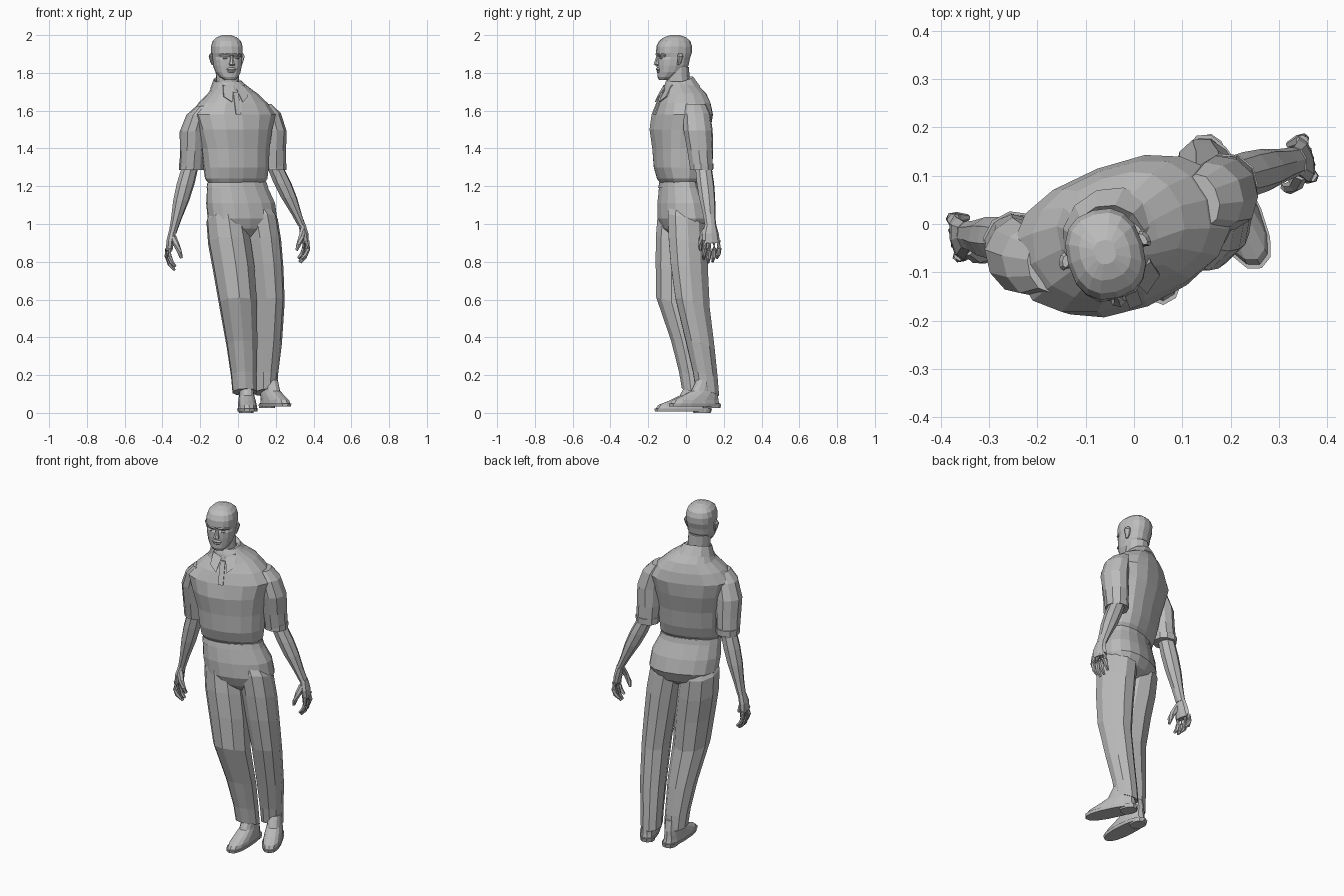
import bpy, bmesh, math, random
from mathutils import Vector, Matrix

random.seed(4)
if "Cube" in bpy.data.objects:
    bpy.data.objects.remove(bpy.data.objects["Cube"], do_unlink=True)

grey = bpy.data.materials.new("plain_grey")
grey.use_nodes = True
grey.diffuse_color = (0.5, 0.5, 0.5, 1)
grey.node_tree.nodes["Principled BSDF"].inputs["Base Color"].default_value = grey.diffuse_color


def finish(name, bm, matrix=None):
    """Turn a bmesh into a named, flat shaded object."""
    if matrix:
        bm.transform(matrix)
    bmesh.ops.recalc_face_normals(bm, faces=bm.faces)
    mesh = bpy.data.meshes.new(name)
    bm.to_mesh(mesh)
    bm.free()
    mesh.materials.append(grey)
    obj = bpy.data.objects.new(name, mesh)
    bpy.context.collection.objects.link(obj)
    return obj


def skin_rings(bm, rings, caps=True):
    for low, high in zip(rings, rings[1:]):
        for i in range(len(low)):
            j = (i + 1) % len(low)
            bm.faces.new((low[i], low[j], high[j], high[i]))
    if caps:
        bm.faces.new(rings[0])
        bm.faces.new(rings[-1])


def loft(name, sections, sides=12, yaw=0, tilt=0, power=2, crumple=0, matrix=None, caps=True):
    """Stack level rings given as (x, y, z, half width, half depth)."""
    bm, rings = bmesh.new(), []
    turn = Matrix.Rotation(math.radians(yaw), 3, "Z")
    for x, y, z, rx, ry in sections:
        ring = []
        for i in range(sides):
            a = math.tau * i / sides - math.pi / 2
            c, s = math.cos(a), math.sin(a)
            p = Vector((math.copysign(abs(c) ** (2 / power), c) * rx,
                        math.copysign(abs(s) ** (2 / power), s) * ry, 0))
            p.z = tilt * p.y
            p *= 1 + random.uniform(-crumple, crumple)
            ring.append(bm.verts.new(turn @ p + Vector((x, y, z))))
        rings.append(ring)
    skin_rings(bm, rings, caps)
    return finish(name, bm, matrix)


def tube(name, points, radii, sides=6, matrix=None):
    """Tapered limb that follows a path."""
    bm, rings = bmesh.new(), []
    points = [Vector(p) for p in points]
    for k, (p, r) in enumerate(zip(points, radii)):
        along = points[min(k + 1, len(points) - 1)] - points[max(k - 1, 0)]
        frame = along.to_track_quat("Z", "Y")
        rings.append([bm.verts.new(p + frame @ Vector((r * math.cos(a), r * math.sin(a), 0)))
                      for a in (math.tau * i / sides for i in range(sides))])
    skin_rings(bm, rings)
    return finish(name, bm, matrix)


def plate(name, outline, thickness, matrix=None):
    """Thin flat panel with its back pushed in along +y."""
    bm = bmesh.new()
    front = [bm.verts.new(p) for p in outline]
    back = [bm.verts.new((x, y + thickness, z)) for x, y, z in outline]
    skin_rings(bm, [front, back])
    return finish(name, bm, matrix)


def place(x, y, z, yaw):
    return Matrix.Translation((x, y, z)) @ Matrix.Rotation(math.radians(yaw), 4, "Z")


TWIST = 20  # the body turns a little to its left

# Shirt body with a bloused hem and sloping shoulders
loft("shirt_body", [
    (-.008, -.042, 1.215, .155, .08), (-.008, -.042, 1.24, .172, .097),
    (-.01, -.042, 1.3, .178, .117), (-.015, -.037, 1.4, .185, .129),
    (-.022, -.03, 1.5, .208, .147), (-.027, -.022, 1.58, .23, .146),
    (-.027, -.014, 1.64, .188, .132), (-.028, -.008, 1.69, .132, .109),
    (-.042, -.022, 1.73, .09, .09), (-.053, -.036, 1.755, .07, .068)],
    sides=16, yaw=TWIST, power=2.35, crumple=.018)

# Collar, collar points and button placket
loft("shirt_collar", [(-.042, -.026, 1.7, .108, .102), (-.052, -.038, 1.757, .077, .078),
                      (-.052, -.038, 1.742, .06, .06)],
     yaw=TWIST, tilt=.32, caps=False)
chest = place(-.045, -.035, 0, TWIST)
for side, label in ((1, "left"), (-1, "right")):
    plate(label + "_collar_point", [(side * .01, -.083, 1.715), (side * .06, -.068, 1.735),
                                    (side * .068, -.101, 1.675), (side * .03, -.128, 1.645)],
          .009, chest)
plate("button_placket", [(-.014, -.098, 1.7), (.014, -.098, 1.7), (.014, -.145, 1.58), (-.014, -.145, 1.58)],
      .009, chest)

# Neck
loft("neck", [(-.05, -.035, 1.69, .062, .062), (-.055, -.043, 1.76, .062, .062),
              (-.058, -.046, 1.83, .062, .064)], yaw=TWIST)

# Head, modelled facing -y and then turned
head = place(-.058, -.066, 0, 16)
loft("head", [
    (0, -.055, 1.762, .028, .022), (0, -.04, 1.778, .048, .045),
    (0, -.018, 1.805, .065, .068), (0, -.005, 1.84, .074, .084),
    (0, -.002, 1.872, .077, .087), (0, .004, 1.885, .078, .085),
    (0, .002, 1.905, .08, .094), (0, .004, 1.94, .08, .094),
    (0, .006, 1.968, .072, .083), (0, .008, 1.988, .052, .058), (0, .008, 2, .022, .025)],
    sides=16, power=2.4, matrix=head)
loft("nose", [(0, -.087, 1.838, .013, .009), (0, -.094, 1.845, .018, .016),
              (0, -.092, 1.86, .011, .012), (0, -.085, 1.893, .009, .009)], sides=6, matrix=head)
loft("upper_lip", [(0, -.083, 1.813, .022, .009), (0, -.085, 1.819, .027, .01),
                   (0, -.083, 1.828, .015, .006)], sides=8, matrix=head)
loft("lower_lip", [(0, -.077, 1.799, .014, .006), (0, -.082, 1.806, .022, .009),
                   (0, -.08, 1.811, .02, .007)], sides=8, matrix=head)
loft("chin", [(0, -.064, 1.764, .016, .012), (0, -.07, 1.777, .021, .015),
              (0, -.069, 1.792, .014, .01)], sides=8, matrix=head)
for side, label in ((1, "left"), (-1, "right")):
    tube(label + "_brow", [(side * .008, -.084, 1.894), (side * .034, -.081, 1.899),
                           (side * .06, -.06, 1.892)], (.007, .009, .006), matrix=head)
    loft(label + "_eye", [(side * .031, -.075, 1.872, .011, .007), (side * .031, -.077, 1.878, .015, .009),
                          (side * .031, -.075, 1.884, .01, .007)], sides=8, matrix=head)
    loft(label + "_ear", [(side * .077, .004, 1.842, .006, .008), (side * .081, .01, 1.86, .009, .014),
                          (side * .087, .013, 1.888, .01, .019), (side * .083, .012, 1.902, .007, .013)],
         sides=8, yaw=side * 20, matrix=head)

# Trousers: seat, waistband and two legs with creased sections, hems higher in front
loft("trouser_seat", [
    (.033, -.02, .935, .09, .055), (.028, -.014, .975, .16, .1),
    (.023, -.014, 1.03, .19, .124), (.014, -.025, 1.11, .19, .114),
    (-.002, -.038, 1.19, .17, .092), (-.005, -.04, 1.225, .16, .084)],
    sides=16, yaw=TWIST, power=2.2)
loft("waistband", [(-.003, -.04, 1.19, .172, .094), (-.005, -.04, 1.22, .165, .088)],
     sides=16, yaw=TWIST, power=2.2)
loft("right_trouser_leg", [
    (.036, .04, .11, .067, .062), (.031, .03, .2, .07, .068), (.021, .0, .36, .084, .08),
    (.0, -.055, .58, .103, .103), (-.022, -.053, .76, .113, .108),
    (-.045, -.048, .9, .116, .112), (-.062, -.042, 1.02, .108, .108), (-.05, -.04, 1.13, .07, .07)],
    sides=10, yaw=5, power=1.95, tilt=-.3)
loft("left_trouser_leg", [
    (.146, .113, .11, .06, .066), (.149, .102, .2, .063, .07), (.159, .075, .36, .073, .082),
    (.165, .035, .58, .081, .098), (.15, .018, .76, .089, .107),
    (.134, .01, .9, .094, .11), (.115, .004, 1.02, .094, .108), (.07, -.01, 1.13, .07, .07)],
    sides=10, yaw=22, power=1.95, tilt=-.3)

# Shoes: flat sole with a heel block and an upper rising to the ankle
for label, spot in (("right", place(.05, -.015, 0, 4)), ("left", place(.197, .046, .025, 26))):
    loft(label + "_shoe_sole", [(0, 0, .008, .05, .15), (0, 0, .024, .054, .153)],
         sides=14, power=2.4, matrix=spot)
    loft(label + "_shoe_heel", [(0, .1, 0, .038, .046), (0, .1, .02, .042, .05)],
         sides=10, power=2.6, matrix=spot)
    loft(label + "_shoe_upper", [(0, 0, .022, .05, .146), (0, .004, .042, .048, .136),
                                 (0, .032, .066, .045, .104), (0, .058, .092, .04, .076),
                                 (0, .068, .15, .038, .055)], sides=14, power=2.3, matrix=spot)


def arm(label, side, top, cuff, elbow, wrist, yaw):
    """Sleeve, cuff, forearm and hand strung between four joints."""
    top, cuff, elbow, wrist = map(Vector, (top, cuff, elbow, wrist))
    sections = []
    for t, rx, ry in ((0, .035, .055), (.14, .06, .073), (.4, .069, .078), (.7, .067, .071), (1, .064, .061)):
        p = top.lerp(cuff, t)
        p.x += side * .05 * math.sin(math.pi * t) * (1 - t)
        sections.append((*p, rx, ry))
    loft(label + "_sleeve", sections, sides=10, yaw=yaw, crumple=.035)
    loft(label + "_sleeve_cuff", [(*cuff, .066, .063), (*(cuff + Vector((0, 0, .035))), .067, .064)],
         sides=10, yaw=yaw)
    sections = []
    for t, rx, ry in ((-.2, .045, .045), (.1, .048, .047), (.4, .043, .044), (.75, .028, .034), (1, .021, .03)):
        sections.append((*elbow.lerp(wrist, t), rx, ry))
    loft(label + "_forearm", sections, sides=8, yaw=yaw)

    # Hand: the palm faces the thigh, fingers hang and curl inward
    hand = Matrix.Translation(wrist) @ Matrix.Rotation(math.radians(yaw), 4, "Z")
    loft(label + "_palm", [(0, 0, .01, .02, .03), (side * .012, -.003, -.04, .021, .044),
                           (side * .018, 0, -.09, .017, .048)], sides=8, matrix=hand)
    for i, length in enumerate((.09, .11, .105, .085)):
        y = -.035 + .024 * i
        tube(f"{label}_finger_{i + 1}", [
            (side * .02, y, -.08), (side * .023, y * 1.1, -.085 - length * .4),
            (side * .012, y * 1.1, -.085 - length * .75), (-side * .01, y, -.085 - length)],
            (.014, .013, .012, .007), matrix=hand)
    tube(label + "_thumb", [(0, -.025, -.02), (-side * .014, -.045, -.06), (-side * .03, -.05, -.1),
                            (-side * .04, -.045, -.13)], (.017, .016, .013, .008), matrix=hand)


arm("right", -1, (-.185, -.085, 1.625), (-.246, -.037, 1.285), (-.27, -.032, 1.24), (-.347, -.025, .95), 10)
arm("left", 1, (.14, .05, 1.635), (.19, .083, 1.285), (.225, .1, 1.24), (.338, .13, .99), 14)
